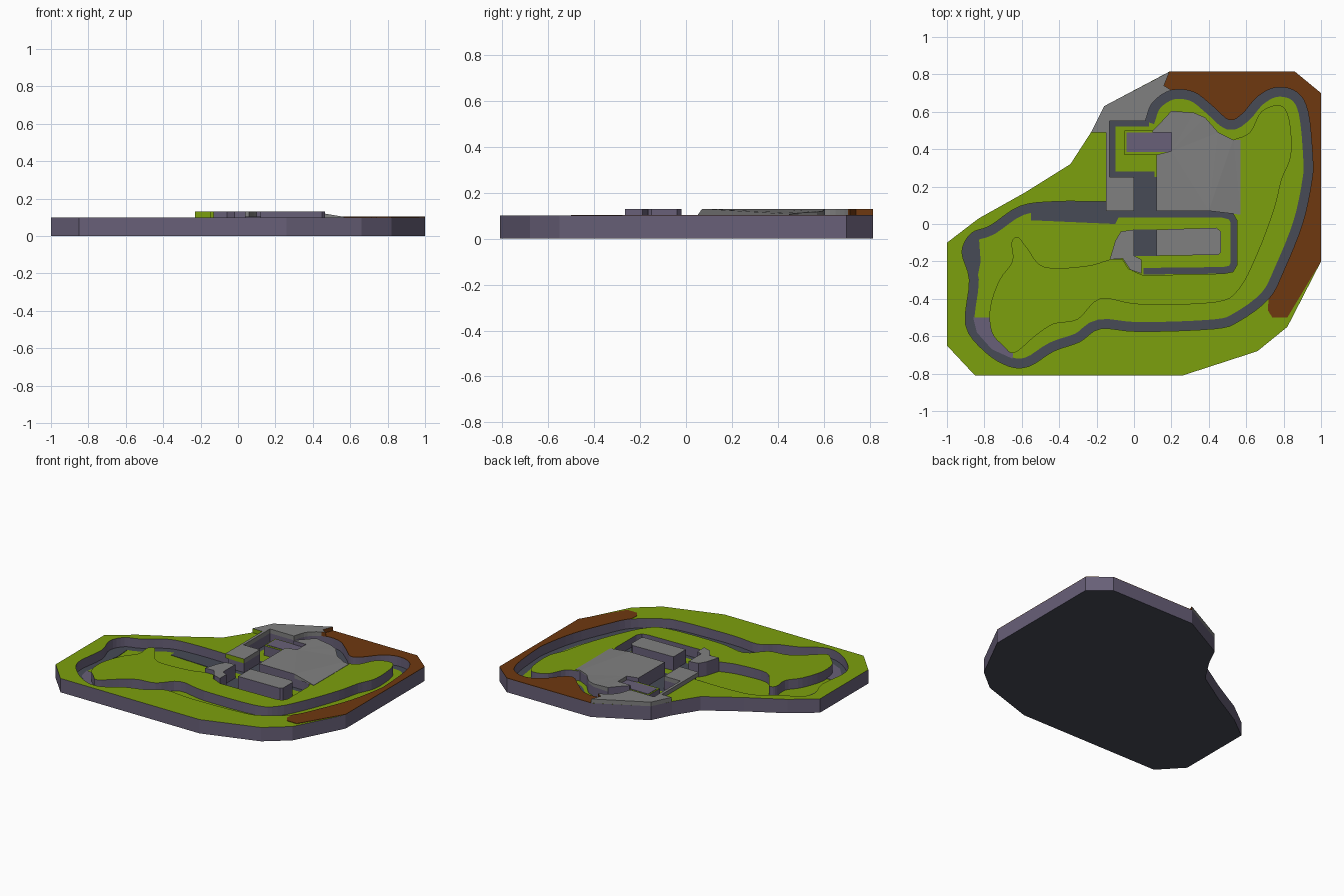
import bpy, bmesh
from mathutils import Vector

if "Cube" in bpy.data.objects:
    bpy.data.objects.remove(bpy.data.objects["Cube"])

FLOOR, TOP, HIGH = 0.03, 0.10, 0.13


def material(name, rgb):
    m = bpy.data.materials.new(name)
    m.diffuse_color = (*rgb, 1)
    m.use_nodes = True
    m.node_tree.nodes["Principled BSDF"].inputs["Base Color"].default_value = m.diffuse_color
    return m


GREEN = material("grass green", (0.202, 0.352, 0.004))
GREY = material("concrete grey", (0.216, 0.216, 0.216))
BROWN = material("earth brown", (0.156, 0.040, 0.005))
SLATE = material("road slate", (0.063, 0.069, 0.093))
PURPLE = material("wall purple", (0.138, 0.117, 0.188))


def smooth(pts, n=4):
    """Catmull-Rom through an open list of points."""
    p = [Vector(q) for q in pts]
    p = [2 * p[0] - p[1]] + p + [2 * p[-1] - p[-2]]
    out = []
    for a, b, c, d in zip(p, p[1:], p[2:], p[3:]):
        for i in range(n):
            t = i / n
            out.append(tuple(0.5 * (2 * b + (c - a) * t + (2 * a - 5 * b + 4 * c - d) * t * t
                                    + (3 * b - a - 3 * c + d) * t ** 3)))
    return out + [tuple(p[-2])]


def prism(name, loops, z0, z1, top, side, bottom=None, rule=None):
    """Solid with vertical walls; extra loops are holes."""
    cu = bpy.data.curves.new(name, 'CURVE')
    cu.dimensions, cu.fill_mode, cu.extrude = '2D', 'BOTH', (z1 - z0) / 2
    for loop in loops:
        s = cu.splines.new('POLY')
        s.points.add(len(loop) - 1)
        for pt, (x, y) in zip(s.points, loop):
            pt.co = (x, y, 0, 1)
        s.use_cyclic_u = True
    tmp = bpy.data.objects.new("tmp", cu)
    bpy.context.collection.objects.link(tmp)
    bpy.context.view_layer.update()
    dg = bpy.context.evaluated_depsgraph_get()
    me = bpy.data.meshes.new_from_object(tmp.evaluated_get(dg))
    bpy.data.objects.remove(tmp)
    bm = bmesh.new()
    bm.from_mesh(me)
    bmesh.ops.translate(bm, verts=bm.verts, vec=(0, 0, (z0 + z1) / 2))
    bmesh.ops.remove_doubles(bm, verts=bm.verts, dist=1e-5)
    bmesh.ops.recalc_face_normals(bm, faces=bm.faces)
    me.materials.clear()
    mats = [top, side, bottom or side, GREEN, BROWN]
    for m in mats:
        me.materials.append(m)
    for f in bm.faces:
        f.smooth = False
        z = f.normal.z
        f.material_index = 0 if z > 0.5 else 2 if z < -0.5 else 1
        if rule and abs(z) < 0.5:
            f.material_index = rule(f)
    bm.to_mesh(me)
    bm.free()
    ob = bpy.data.objects.new(name, me)
    bpy.context.collection.objects.link(ob)
    return ob


def plate(name, loop, z, mat):
    return prism(name, [loop], z - 0.001, z + 0.003, mat, mat)


def ribbon(name, pts, a, b):
    """Road strip between offsets a and b to the right of a path."""
    p = [Vector(q) for q in pts]
    bm = bmesh.new()
    rows = []
    for i, q in enumerate(p):
        d1 = (q - p[i - 1]).normalized() if i else (p[1] - q).normalized()
        d2 = (p[i + 1] - q).normalized() if i < len(p) - 1 else d1
        n1, n2 = Vector((d1.y, -d1.x)), Vector((d2.y, -d2.x))
        n = (n1 + n2) / max(0.5, 1 + n1.dot(n2))
        rows.append([bm.verts.new((*(q + n * o), FLOOR + 0.003)) for o in (a, b)])
    for (u, v), (w, x) in zip(rows, rows[1:]):
        bm.faces.new((u, w, x, v))
    for f in bm.faces:
        f.normal_update()
        if f.normal.z < 0:
            f.normal_flip()
    me = bpy.data.meshes.new(name)
    bm.to_mesh(me)
    me.materials.append(SLATE)
    bpy.context.collection.objects.link(bpy.data.objects.new(name, me))


outline = [(-1, -.65), (-.85, -.81), (.26, -.81), (.66, -.68), (.82, -.55), (1, -.2), (1, .7),
           (.86, .815), (.19, .815), (-.16, .63), (-.23, .49), (-.34, .32), (-.58, .17),
           (-.83, .03), (-1, -.1)]

# outer edge of the lap, clockwise from the hairpin
lap = smooth([(.06, .55), (.10, .65), (.20, .715), (.32, .705), (.42, .63), (.51, .555), (.58, .59),
              (.66, .68), (.76, .73), (.87, .705), (.93, .6), (.955, .35), (.95, .23), (.90, 0),
              (.80, -.25), (.72, -.40), (.56, -.52), (.43, -.56), (.03, -.575), (-.18, -.56),
              (-.29, -.63), (-.43, -.68), (-.56, -.76), (-.67, -.76), (-.80, -.68), (-.90, -.54),
              (-.88, -.30), (-.92, -.15), (-.87, -.05), (-.77, -.01), (-.61, .095), (-.42, .12),
              (-.15, .12)])
hole = lap + [(-.13, .07), (0, .07), (0, .25), (-.13, .25), (-.13, .55)]

# slab floor and outer rim
prism("base", [outline], 0, FLOOR, GREEN, PURPLE, SLATE)
prism("outer_rim", [outline, hole], FLOOR, TOP, GREEN, PURPLE)
plate("earth_bank", [(.16, .74), (.19, .815), (.86, .815), (1, .7), (1, -.2), (.82, -.5), (.74, -.5),
                     (.715, -.46)] + lap[8:61][::-1], TOP, BROWN)


def slab_sides(f):
    c = f.calc_center_median()
    if c.x > .15 and c.y > .7:
        return 4
    return 3 if f.normal.y < -.5 and c.x < .05 and c.y < .52 else 1


# raised concrete edge beside the hairpin
prism("concrete_edge", [[(-.16, .63), (.19, .814), (.16, .74)] + lap[:9][::-1]
                        + [(-.13, .55), (-.13, .25), (0, .25), (0, .07), (-.15, .07), (-.15, .49),
                           (-.229, .49)]], TOP - .001, HIGH, GREY, GREY, None, slab_sides)

# inner plateau
west = smooth([(-.13, -.19), (-.26, -.225), (-.48, -.23), (-.57, -.13), (-.62, -.07), (-.655, -.1),
               (-.65, -.2), (-.72, -.3), (-.77, -.45), (-.76, -.58), (-.70, -.65), (-.64, -.69),
               (-.53, -.60), (-.43, -.535), (-.30, -.51), (-.18, -.40), (.03, -.43), (.43, -.42),
               (.56, -.35), (.66, -.16), (.75, .08), (.79, .24), (.84, .37), (.83, .56),
               (.78, .635), (.68, .60), (.62, .49), (.53, .45)])
crest = [(.45, .49), (.38, .57), (.32, .595), (.2, .605)]
prism("inner_plateau", [west + crest + [(.14, .54), (.1, .5), (-.05, .5), (-.05, .37), (.12, .37),
                        (.12, .07), (.48, .07), (.53, .055), (.55, .02), (.55, -.22), (.53, -.255),
                        (.48, -.265), (.05, -.275), (-.03, -.24), (-.06, -.19)]],
      FLOOR, TOP, GREEN, PURPLE)

# concrete blocks in the middle
prism("slot_block", [[(.12, .07), (.4, .07), (.2, .39), (.12, .37)]], TOP - .001, HIGH, GREY, PURPLE)
prism("corner_block", [[(.2, .49), (.2, .605), (.14, .54), (.1, .5), (.1, .49)]],
      TOP - .001, HIGH, GREY, PURPLE)
prism("west_block", [[(-.13, -.19), (-.06, -.185), (-.02, -.245), (.04, -.265), (.04, -.19),
                      (0, -.17), (0, -.03), (-.07, -.04), (-.1, -.09)]], FLOOR, HIGH, GREY, PURPLE)
prism("infield_block", [[(.12, -.17), (.45, -.165), (.465, -.15), (.465, -.04), (.44, -.02),
                         (.12, -.03)]], FLOOR, HIGH, GREY, PURPLE)
plate("pit_pad", [(-.04, .385), (.2, .385), (.2, .49), (-.04, .49)], TOP, PURPLE)

# sloping concrete apron
bm = bmesh.new()
apron = [(.4, .07, HIGH), (.57, .05, TOP + .002), (.57, .45, TOP + .002), (.53, .45, .107),
         (.45, .49, .112), (.38, .57, .117), (.32, .595, .12), (.2, .605, HIGH), (.2, .39, HIGH)]
up = [bm.verts.new(v) for v in apron]
low = [bm.verts.new((x, y, TOP - .001)) for x, y, z in apron]
bmesh.ops.triangulate(bm, faces=[bm.faces.new(up)])
for i in range(len(up)):
    bm.faces.new((up[i - 1], low[i - 1], low[i], up[i]))
bmesh.ops.recalc_face_normals(bm, faces=bm.faces)
me = bpy.data.meshes.new("apron")
bm.to_mesh(me)
me.materials.append(GREY)
bpy.context.collection.objects.link(bpy.data.objects.new("apron", me))

# road surface
ribbon("lap_road", lap, 0, .05)
plate("wide_straight", [(-.55, .10), (-.42, .115), (-.14, .115), (-.08, .04), (-.1, .0), (-.55, .02)],
      FLOOR, SLATE)
plate("west_road", [(-.92, -.15), (-.88, -.06), (-.83, -.06), (-.82, -.2), (-.85, -.35), (-.88, -.3)],
      FLOOR, SLATE)
ribbon("infield_road", [(-.13, .07), (.47, .07), (.53, .055), (.55, .02), (.55, -.22), (.53, -.255),
                        (.48, -.265), (.05, -.27)], 0, .035)
ribbon("hairpin_road", [(.11, .25), (-.13, .25), (-.13, .55), (.08, .55)], 0, .03)
for i, (a, b) in enumerate([(.07, .25), (-.17, -.03)]):
    plate(f"slot_road_{i}", [(0, a), (.12, a), (.12, b), (0, b)], FLOOR, SLATE)
# purple pads on the verge
plate("verge_pad", [(-.86, -.5), (-.77, -.5), (-.76, -.58), (-.70, -.64), (-.64, -.65), (-.65, -.72),
                    (-.76, -.67), (-.84, -.58)], FLOOR + .002, PURPLE)
